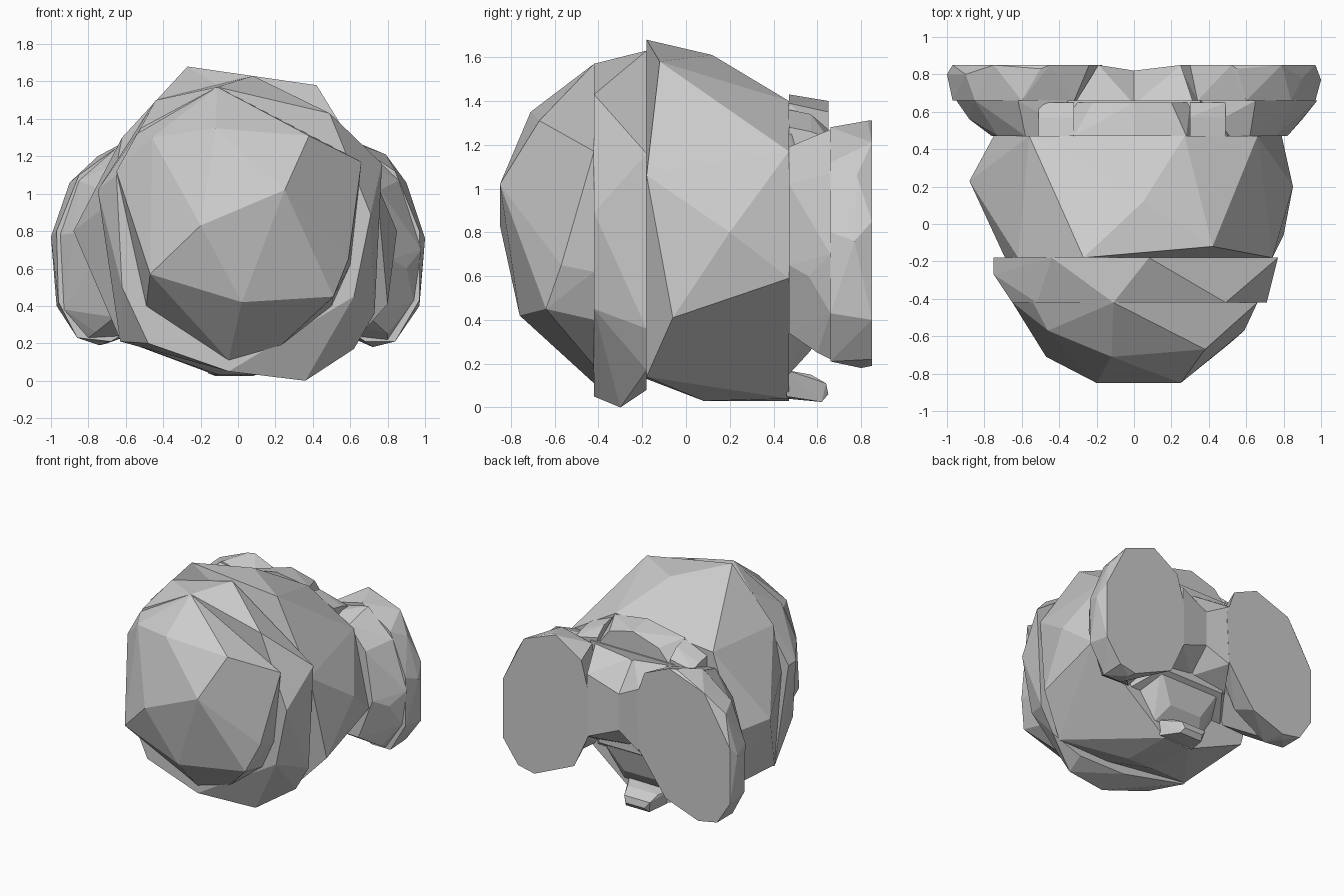
import bpy, bmesh


def hull(name, points):
    """Faceted convex chunk wrapped around a few corner points."""
    bm = bmesh.new()
    for p in points:
        bm.verts.new(p)
    res = bmesh.ops.convex_hull(bm, input=bm.verts[:])
    loose = {v for v in res["geom_interior"] + res["geom_unused"]
             if isinstance(v, bmesh.types.BMVert) and not v.link_faces}
    bmesh.ops.delete(bm, geom=list(loose), context='VERTS')
    bmesh.ops.dissolve_limit(bm, angle_limit=0.02, verts=bm.verts[:], edges=bm.edges[:])
    bmesh.ops.recalc_face_normals(bm, faces=bm.faces[:])
    me = bpy.data.meshes.new(name)
    bm.to_mesh(me)
    bm.free()
    ob = bpy.data.objects.new(name, me)
    bpy.context.collection.objects.link(ob)
    return ob


def ring(y, outline):
    """Place an x,z outline on a plane of constant y."""
    return [(x, y, z) for x, z in outline]


# Rounded front dome
hull("front_dome", [
    (-.20, -.85, .83), (.25, -.85, 1.02), (.02, -.76, .42), (-.12, -.71, 1.35),
    (.38, -.67, 1.31), (-.46, -.57, 1.30), (-.47, -.71, .57), (.51, -.64, .45),
    (.59, -.57, .65)] + ring(-.42, [
    (-.11, 1.57), (.66, 1.17), (.60, .62), (.50, .40), (.23, .19),
    (-.05, .11), (-.49, .40), (-.52, .57), (-.65, 1.12), (-.54, 1.32)]))

# Narrow collar behind the dome
hull("collar", ring(-.42, [
    (-.11, 1.57), (.49, 1.43), (.71, .89), (.62, .45), (-.05, .05),
    (-.48, .20), (-.62, .50), (-.65, 1.10), (-.52, 1.35)]) +
    [(.36, -.30, 0), (-.75, -.27, 1.02)] + ring(-.18, [
    (.08, 1.63), (-.44, 1.50), (-.75, 1.02), (-.63, .21), (-.05, .08),
    (.36, .08), (.62, .17), (.73, .36), (.77, 1.16)]))

# Large main body
hull("main_body", ring(-.18, [
    (-.27, 1.68), (-.62, 1.30), (-.69, .95), (-.63, .22),
    (.10, .13), (.56, .14), (.74, 1.06)]) +
    [(.42, -.12, 1.58), (.05, .12, 1.61), (.80, -.06, .41), (.85, .20, .80),
     (-.88, .23, .80), (-.10, .08, .03), (.12, .08, .03)] + ring(.47, [
    (.27, 1.40), (.66, 1.17), (.79, .59), (.10, .04), (-.12, .03),
    (-.62, .25), (-.75, .75), (-.56, 1.32)]))

# Neck between the body and the rear lobes
hull("rear_neck", ring(.47, [
    (-.50, 1.25), (.50, 1.25), (.58, .80), (.42, .35), (-.42, .35), (-.58, .80)]) +
    ring(.66, [(-.35, 1.24), (.35, 1.24), (.45, .80), (.28, .47), (-.28, .47), (-.45, .80)]))

# Bridge joining the two lobes, with a shallow notch down the middle
for name, outer in (("bridge_right", .25), ("bridge_left", -.19)):
    side = .32 if outer > 0 else -.32
    hull(name, ring(.64, [(0, 1.20), (side, 1.24), (side, .48), (0, .52)]) +
         [(outer, .85, 1.08), (outer, .85, .60), (0, .82, .98), (0, .82, .70)])

# Inner half of each lobe flares out of the body, outer half is a flat-backed disc
hull("lobe_base_right", ring(.47, [
    (.30, 1.18), (.62, 1.19), (.76, 1.02), (.82, .65), (.70, .34), (.45, .35), (.28, .7)]) +
    [(.90, .56, .60), (.80, .60, .25)] + ring(.66, [
    (.35, 1.20), (.65, 1.27), (.86, 1.07), (.98, .70), (.94, .43), (.80, .22), (.62, .24),
    (.36, .50)]))
hull("lobe_base_left", ring(.47, [
    (-.30, 1.18), (-.58, 1.20), (-.73, 1.02), (-.76, .65), (-.66, .34), (-.45, .35), (-.28, .7)]) +
    [(-.88, .56, .79), (-.76, .60, .26)] + ring(.66, [
    (-.30, 1.22), (-.62, 1.27), (-.85, 1.07), (-.95, .78), (-.93, .38), (-.80, .23), (-.62, .24),
    (-.32, .50)]))
hull("lobe_disc_right", ring(.66, [
    (.34, 1.22), (.60, 1.28), (.84, 1.12), (.97, .80), (.97, .43), (.84, .21), (.68, .21),
    (.42, .38), (.27, .75)]) +
    [(1.0, .77, .76), (.90, .78, 1.06), (.72, .80, .18), (.55, .83, 1.31)] + ring(.85, [
    (.30, 1.17), (.52, 1.31), (.79, 1.21), (.97, .85), (.97, .40), (.84, .22), (.70, .19),
    (.36, .34), (.24, .60), (.24, .95)]))
hull("lobe_disc_left", ring(.66, [
    (-.32, 1.22), (-.60, 1.28), (-.85, 1.10), (-.97, .80), (-.96, .42), (-.86, .23), (-.68, .21),
    (-.40, .38), (-.22, .75)]) +
    [(-1.0, .80, .77), (-.90, .80, 1.06), (-.74, .80, .19), (-.50, .83, 1.31)] + ring(.85, [
    (-.24, 1.22), (-.45, 1.31), (-.75, 1.20), (-.97, .83), (-.97, .40), (-.86, .23), (-.70, .20),
    (-.42, .30), (-.19, .62), (-.17, 1.02)]))

# Small arched cap on top of the neck, falling away to each side
hull("top_cap", ring(.47, [(-.36, 1.22), (-.32, 1.37), (0, 1.43), (.28, 1.39), (.32, 1.22)]) +
     ring(.65, [(-.32, 1.22), (-.22, 1.33), (0, 1.40), (.20, 1.35), (.30, 1.22)]))
for name, inner, outer in (("cap_side_left", -.32, -.51), ("cap_side_right", .30, .49)):
    hull(name, [(inner, .47, 1.36), (inner, .57, 1.34), (inner, .65, 1.27),
                (outer, .47, 1.28), (outer, .57, 1.26), (outer, .65, 1.23)] +
         [(x, y, 1.15) for x in (inner, outer) for y in (.47, .65)])

# Wedge below the neck, and the small stub foot
hull("under_wedge", ring(.46, [(-.38, .40), (.38, .40), (.20, .14), (-.22, .14)]) +
     ring(.64, [(-.28, .50), (.28, .50)]) + [(-.15, .57, .26), (.13, .57, .26)])
hull("stub_foot", ring(.46, [(-.20, .16), (.16, .17), (.14, .05), (-.16, .04)]) + [
    (-.16, .57, .15), (.10, .57, .15), (-.14, .64, .11), (.08, .64, .11),
    (-.10, .65, .06), (.06, .65, .06), (-.12, .62, .025), (.08, .62, .025)])
